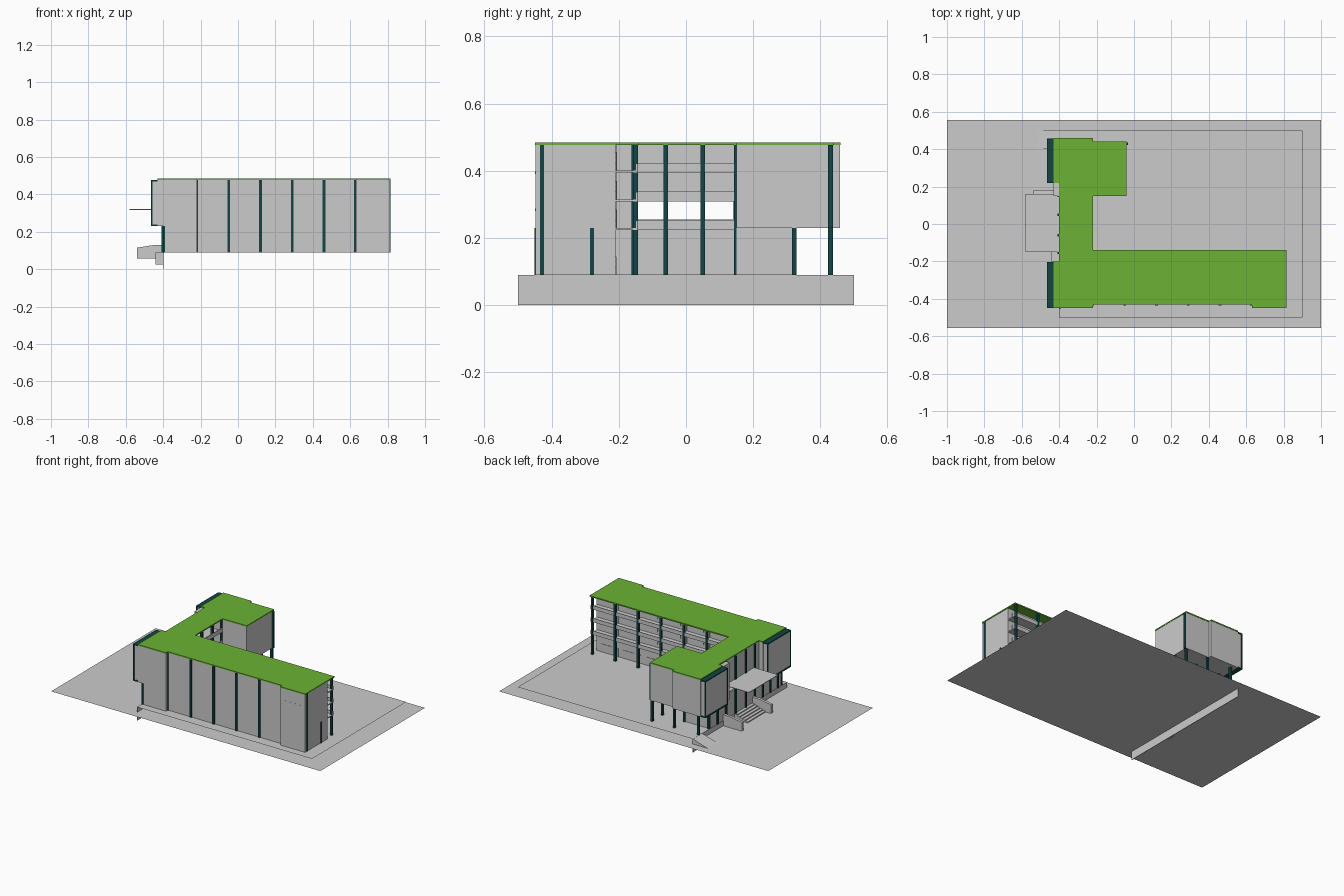
import bpy, bmesh

def mat(name, col):
    m = bpy.data.materials.new(name)
    m.diffuse_color = (*col, 1)
    return m

TEAL = mat("dark_teal", (0.006, 0.06, 0.06))
GREEN = mat("roof_green", (0.15, 0.45, 0.035))

def prism(name, pts, vec, m=None):
    """Extrude a flat polygon along a vector; a zero vector gives a sheet."""
    bm = bmesh.new()
    f = bm.faces.new([bm.verts.new(p) for p in pts])
    if any(vec):
        r = bmesh.ops.extrude_face_region(bm, geom=[f], use_keep_orig=True)
        vs = [v for v in r["geom"] if isinstance(v, bmesh.types.BMVert)]
        bmesh.ops.translate(bm, verts=vs, vec=vec)
        bmesh.ops.recalc_face_normals(bm, faces=bm.faces)
    me = bpy.data.meshes.new(name)
    bm.to_mesh(me)
    bm.free()
    ob = bpy.data.objects.new(name, me)
    bpy.context.collection.objects.link(ob)
    if m:
        me.materials.append(m)
    return ob

def box(name, x0, x1, y0, y1, z0, z1, m=None):
    return prism(name, [(x0, y0, z0), (x1, y0, z0), (x1, y1, z0), (x0, y1, z0)], (0, 0, z1 - z0), m)

def column(x, y, z0, z1, w=0.014):
    box("column", x - w/2, x + w/2, y - w/2, y + w/2, z0, z1, TEAL)

G, B, F2, T = 0.056, 0.09, 0.23, 0.476   # ground, podium, raised floor, wall top
FLOORS = (0.23, 0.315, 0.40)

# Site sheets and the retaining wall hanging below them
box("ground", -1, 1, -0.555, 0.555, G, G)
box("podium", -0.4, 0.9, -0.5, 0.5, B, B)
box("retaining_wall", -0.402, -0.398, -0.5, 0.5, 0, B)
prism("side_ramp", [(-0.4, 0.5, B), (-0.4, 0.5, G), (-0.51, 0.5, G)], (0, -0.1, 0))

# Roof
roof = [(-0.43, 0.46), (-0.22, 0.46), (-0.22, 0.44), (-0.04, 0.44), (-0.04, 0.15),
        (-0.22, 0.15), (-0.22, -0.14), (0.815, -0.14), (0.815, -0.45), (0.63, -0.45),
        (0.63, -0.43), (-0.22, -0.43), (-0.22, -0.45), (-0.43, -0.45), (-0.43, -0.2),
        (-0.4, -0.2), (-0.4, 0.22), (-0.43, 0.22)]
prism("roof", [(x, y, T) for x, y in roof], (0, 0, 0.008), GREEN)

# Front wing
box("front_wing", -0.22, 0.63, -0.428, -0.21, B, T)
box("east_end_block", 0.63, 0.812, -0.448, -0.21, B, T)
box("west_end_lower", -0.4, -0.22, -0.448, -0.21, B, F2)
box("west_end_upper", -0.43, -0.22, -0.448, -0.205, F2, T)

# Raised north block on columns, with a recessed ground floor
box("north_block_west", -0.43, -0.22, 0.15, 0.458, F2, T)
box("north_block_east", -0.22, -0.042, 0.15, 0.438, F2, T)
box("north_ground_floor", -0.4, -0.22, 0.15, 0.32, B, F2)
for x in (-0.395, -0.215, -0.05):
    column(x, 0.43, B, F2)
    column(x, 0.322, B, F2)
column(-0.04, 0.43, F2, T)

# Link: west wall with an opening on the first upper floor
box("link_wall_low", -0.4, -0.39, -0.21, 0.15, B, 0.255)
box("link_wall_high", -0.4, -0.39, -0.21, 0.15, 0.312, T)
for y in (-0.21, 0.14):
    box("link_wall_side", -0.4, -0.39, y, y + (0.06 if y < 0 else 0.01), 0.255, 0.312)
box("link_wall_north", -0.4, -0.39, 0.15, 0.22, B, T)
for y in (-0.155, -0.06, 0.05, 0.15):
    column(-0.402, y, B, T, 0.012)
    column(-0.227, y, B, T)

# Open galleries facing the courtyard
for z in FLOORS:
    box("link_gallery", -0.4, -0.22, -0.21, 0.15, z - 0.006, z)
    box("link_railing", -0.224, -0.22, -0.145, 0.15, z, z + 0.023)
    box("wing_gallery", -0.22, 0.81, -0.21, -0.145, z - 0.006, z)
    box("wing_railing", -0.22, 0.81, -0.149, -0.145, z - 0.006, z + 0.02)
for i in range(7):
    column(min(-0.22 + 0.17*i, 0.803), -0.15, B, T)

# Doors and windows along the gallery wall
for z in (B,) + FLOORS:
    for i in range(6):
        x = -0.2 + 0.17*i
        box("gallery_door", x, x + 0.025, -0.21, -0.207, z, z + 0.055)
        box("gallery_window", x + 0.045, x + 0.13, -0.21, -0.207, z + 0.022, z + 0.055)

# Facade strips on the front and east end
for i in range(5):
    column(-0.05 + 0.17*i if i < 4 else 0.626, -0.428, B, T)
column(-0.219, -0.432, B, T, 0.008)
column(-0.396, -0.445, B, F2, 0.012)
column(0.81, -0.428, B, T, 0.012)
column(0.81, -0.28, B, F2, 0.012)
for z in (0.28, 0.39):
    for i in range(4):
        x = 0.66 + 0.037*i
        box("front_vent", x, x + 0.008, -0.45, -0.448, z, z + 0.008)

# Framed bays on the west side
for y0, y1 in ((0.22, 0.458), (-0.448, -0.203)):
    box("bay", -0.462, -0.43, y0 + 0.004, y1 - 0.004, F2 + 0.008, T - 0.006)
    for z in (F2, T - 0.006):
        box("bay_cap", -0.466, -0.43, y0, y1, z, z + 0.008, TEAL)
    for y in (y0, y1 - 0.006):
        box("bay_edge", -0.465, -0.458, y, y + 0.006, F2, T, TEAL)

# West ground floor columns
for y in (-0.4, -0.32, -0.24, 0.24):
    column(-0.402, y, B, F2, 0.012)

# Entrance canopy, steps and side walls
box("canopy", -0.58, -0.4, -0.15, 0.16, 0.317, 0.321)
for i in range(5):
    box("step", -0.5 + 0.02*i, -0.4, -0.13, 0.06, G, G + 0.0068*(i + 1))
box("stair_wall_end", -0.44, -0.4, -0.2, -0.15, 0.024, B)
for y in (-0.15, 0.16):
    prism("stair_wall", [(-0.4, y, G), (-0.54, y, G), (-0.54, y, 0.115), (-0.445, y, 0.13),
                         (-0.4, y, 0.13)], (0, 0.018, 0))
